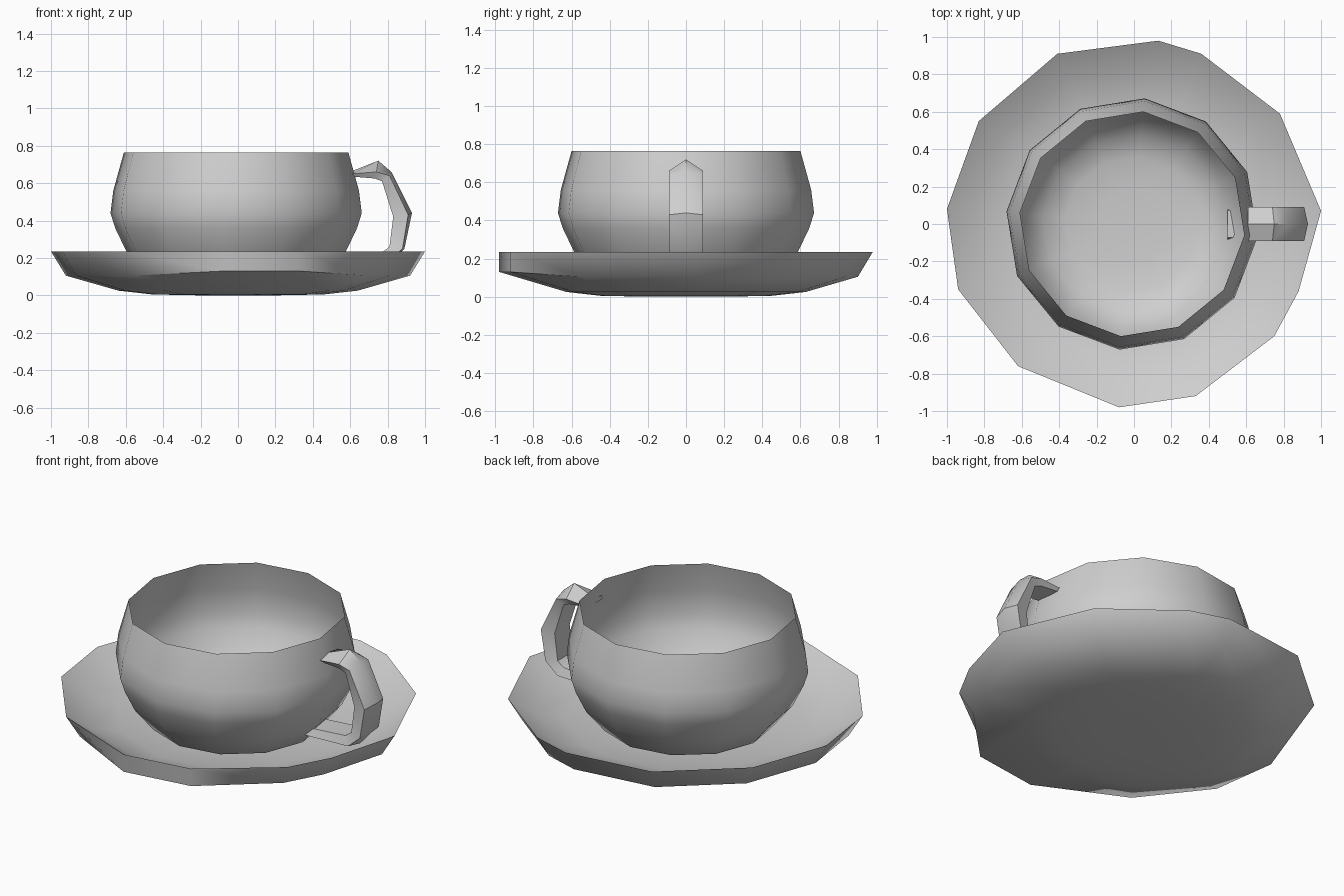
import bpy, bmesh, math

cube = bpy.data.objects.get("Cube")
if cube:
    bpy.data.objects.remove(cube, do_unlink=True)

grey = bpy.data.materials.new("light_grey_ceramic")
grey.use_nodes = True
colour = (0.62, 0.62, 0.62, 1)
grey.diffuse_color = colour
grey.node_tree.nodes["Principled BSDF"].inputs["Base Color"].default_value = colour


def loft(name, rings, angle):
    """Skin a list of equal-sized point rings and cap both ends."""
    bm = bmesh.new()
    loops = [[bm.verts.new(p) for p in ring] for ring in rings]
    n = len(loops[0])
    for a, b in zip(loops, loops[1:]):
        for i in range(n):
            j = (i + 1) % n
            bm.faces.new((a[i], a[j], b[j], b[i]))
    bm.faces.new(loops[0])
    bm.faces.new(loops[-1])
    bmesh.ops.recalc_face_normals(bm, faces=bm.faces)
    mesh = bpy.data.meshes.new(name)
    bm.to_mesh(mesh)
    bm.free()
    obj = bpy.data.objects.new(name, mesh)
    bpy.context.collection.objects.link(obj)
    mesh.materials.append(grey)
    bpy.ops.object.select_all(action="DESELECT")
    obj.select_set(True)
    bpy.context.view_layer.objects.active = obj
    bpy.ops.object.shade_smooth_by_angle(angle=math.radians(angle))
    return obj


def scaled_rings(outline, profile):
    return [[(x * s, y * s, z) for x, y in outline] for s, z in profile]


# Saucer: uneven faceted rim, shallow dish above and rounded base below
rim = [(-1, .08), (-.83, .55), (-.41, .91), (.13, .98), (.36, .91), (.78, .59),
       (1, .07), (.88, -.36), (.75, -.6), (.33, -.92), (-.08, -.98),
       (-.62, -.76), (-.94, -.35)]
base = scaled_rings(rim, [(.2, 0), (.46, .005), (.64, .025)])
# The side stands steeper along the front edge
side = [(x, y, .13) if y < -.9 else (x * .92, y * .92, .105) for x, y in rim]
dish = scaled_rings(rim, [(1, .235), (.86, .15), (.68, .105), (.45, .075), (.2, .06)])
loft("saucer", base + [side] + dish, 50)

# Cup: thin wall with a full belly, closing in at the lip, open bowl inside
SIDES = 12
circle = [(math.cos(a), math.sin(a)) for a in
          (math.tau * i / SIDES - .1 for i in range(SIDES))]
cup = loft("cup", scaled_rings(circle, [
    (.3, .065), (.48, .1), (.59, .235), (.65, .36), (.675, .44), (.66, .56),
    (.603, .765), (.645, .59), (.655, .44), (.63, .36), (.57, .235),
    (.48, .135), (.36, .1), (.2, .085)]), 50)
cup.location.x = -.01

# Handle: ridged strap, as (outer ridge, side edge, inner edge) x-z stations
stations = [((.61, .665), (.61, .65), (.61, .635)),
            ((.75, .72), (.74, .66), (.73, .625)),
            ((.82, .66), (.81, .64), (.77, .61)),
            ((.93, .44), (.91, .43), (.83, .42)),
            ((.89, .25), (.88, .25), (.81, .26)),
            ((.82, .17), (.8, .18), (.77, .23)),
            ((.5, .15), (.5, .17), (.5, .21))]
half = .09
loft("handle", [[(o[0], 0, o[1]), (e[0], half, e[1]), (i[0], half * .8, i[1]),
                 (i[0], -half * .8, i[1]), (e[0], -half, e[1])]
                for o, e, i in stations], 35)
